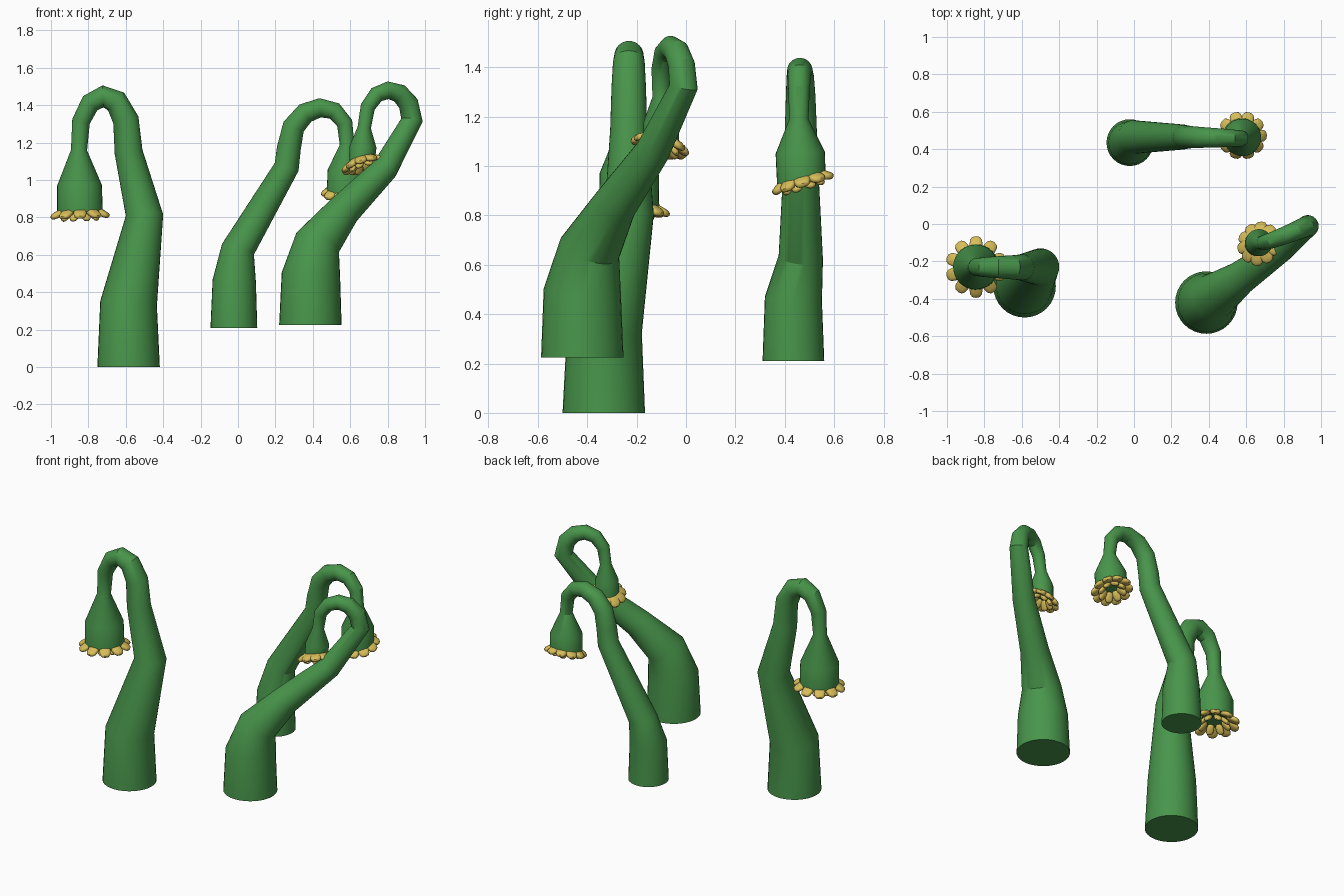
import bpy, bmesh
from math import pi, cos, sin, radians
from mathutils import Vector, Matrix
from mathutils.geometry import interpolate_bezier

if "Cube" in bpy.data.objects:
    bpy.data.objects.remove(bpy.data.objects["Cube"])


def material(name, rgb):
    m = bpy.data.materials.new(name)
    m.diffuse_color = (*rgb, 1)
    m.use_nodes = True
    m.node_tree.nodes["Principled BSDF"].inputs["Base Color"].default_value = m.diffuse_color
    return m


GREEN = material("stem_green", (0.065, 0.30, 0.07))
YELLOW = material("petal_yellow", (0.68, 0.51, 0.10))


def finish(bm, name, mat, angle):
    bmesh.ops.recalc_face_normals(bm, faces=bm.faces)
    me = bpy.data.meshes.new(name)
    bm.to_mesh(me)
    bm.free()
    ob = bpy.data.objects.new(name, me)
    bpy.context.collection.objects.link(ob)
    me.materials.append(mat)
    bpy.ops.object.select_all(action='DESELECT')
    bpy.context.view_layer.objects.active = ob
    ob.select_set(True)
    bpy.ops.object.shade_smooth_by_angle(angle=radians(angle))


def tube(name, path, axis, sides=32):
    """Sweep a circle of varying radius along (point, radius) pairs."""
    bm = bmesh.new()
    u = Vector((1, 0, 0))
    rings = []
    for i, (p, r) in enumerate(path):
        if i == 0:
            t = Vector((0, 0, 1))
        elif i == len(path) - 1:
            t = axis
        else:
            t = (p - path[i - 1][0]).normalized() + (path[i + 1][0] - p).normalized()
        t = t.normalized()
        u = (u - t * u.dot(t)).normalized()
        v = t.cross(u)
        rings.append([bm.verts.new(p + r * (u * cos(a) + v * sin(a)))
                      for a in (2 * pi * k / sides for k in range(sides))])
    for a, b in zip(rings, rings[1:]):
        for k in range(sides):
            n = (k + 1) % sides
            bm.faces.new((a[k], a[n], b[n], b[k]))
    bm.faces.new(rings[0][::-1])
    bm.faces.new(rings[-1])
    finish(bm, name, GREEN, 30)


def petals(name, centre, axis, radius):
    """Two rings of rounded drooping petals around the open end."""
    bm = bmesh.new()
    frame = Matrix.Translation(centre) @ axis.to_track_quat('Z', 'X').to_matrix().to_4x4()
    # count, ring radius, drop along axis, droop, half length / width / thickness
    for n, r, drop, droop, size in (
            (10, radius - 0.042, 0.008, 28, (0.048, 0.035, 0.017)),
            (8, radius * 0.48, 0.022, 45, (0.036, 0.024, 0.014))):
        for k in range(n):
            new = bmesh.ops.create_uvsphere(bm, u_segments=12, v_segments=8, radius=1)["verts"]
            for w in new:
                w.co = Vector([abs(c) ** 0.75 * (1 if c > 0 else -1) * s
                               for c, s in zip(w.co, size)])
            m = (frame @ Matrix.Rotation(2 * pi * (k + 0.5) / n, 4, 'Z')
                 @ Matrix.Translation((r, 0, drop))
                 @ Matrix.Rotation(-radians(droop), 4, 'Y'))
            bmesh.ops.transform(bm, matrix=m, verts=new)
    finish(bm, name, YELLOW, 40)


def plant(name, stem, rise, neck, fall, mouth, axis, petal_radius):
    """Stem rings, then a curved arch to the neck, then a bulb with petals."""
    path = [(Vector(p[:3]), p[3]) for p in stem]
    (top, r0), neck_at, mouth_at = path[-1], Vector(neck[:3]), Vector(mouth[:3])
    axis = Vector(axis).normalized()
    # arch
    arch = interpolate_bezier(top, top + Vector(rise), neck_at + Vector(fall), neck_at, 7)
    path += [(p, r0 + (neck[3] - r0) * i / 6) for i, p in enumerate(arch) if i]
    # bulb shoulder and mouth
    path += [(neck_at.lerp(mouth_at, 0.57), mouth[3] * 0.98), (mouth_at, mouth[3])]
    tube(name + "_stem", path, axis)
    petals(name + "_petals", mouth_at, axis, petal_radius)


plant("left",
      [(-.585, -.333, 0, .167), (-.585, -.33, .34, .152),
       (-.50, -.23, .812, .10), (-.585, -.232, 1.15, .075)],
      (.02, 0, .42), (-.85, -.23, 1.16, .043), (-.03, 0, .36),
      (-.845, -.23, .83, .122), (.03, 0, -1), .163)

plant("back",
      [(-.022, .435, .21, .125), (-.02, .435, .46, .116), (0, .465, .63, .09),
       (.26, .465, 1.07, .067), (.272, .465, 1.17, .064)],
      (0, 0, .27), (.583, .457, 1.19, .039), (.03, 0, .28),
      (.577, .467, .95, .102), (0, .28, -.96), .132)

plant("right",
      [(.387, -.42, .225, .167), (.39, -.42, .49, .157), (.425, -.39, .665, .125),
       (.567, -.29, .84, .09), (.785, -.135, 1.06, .07), (.93, -.01, 1.32, .058)],
      (0, 0, .21), (.675, -.10, 1.28, .036), (0, -.02, .27),
      (.663, -.10, 1.10, .074), (.28, -.24, -.93), .12)
